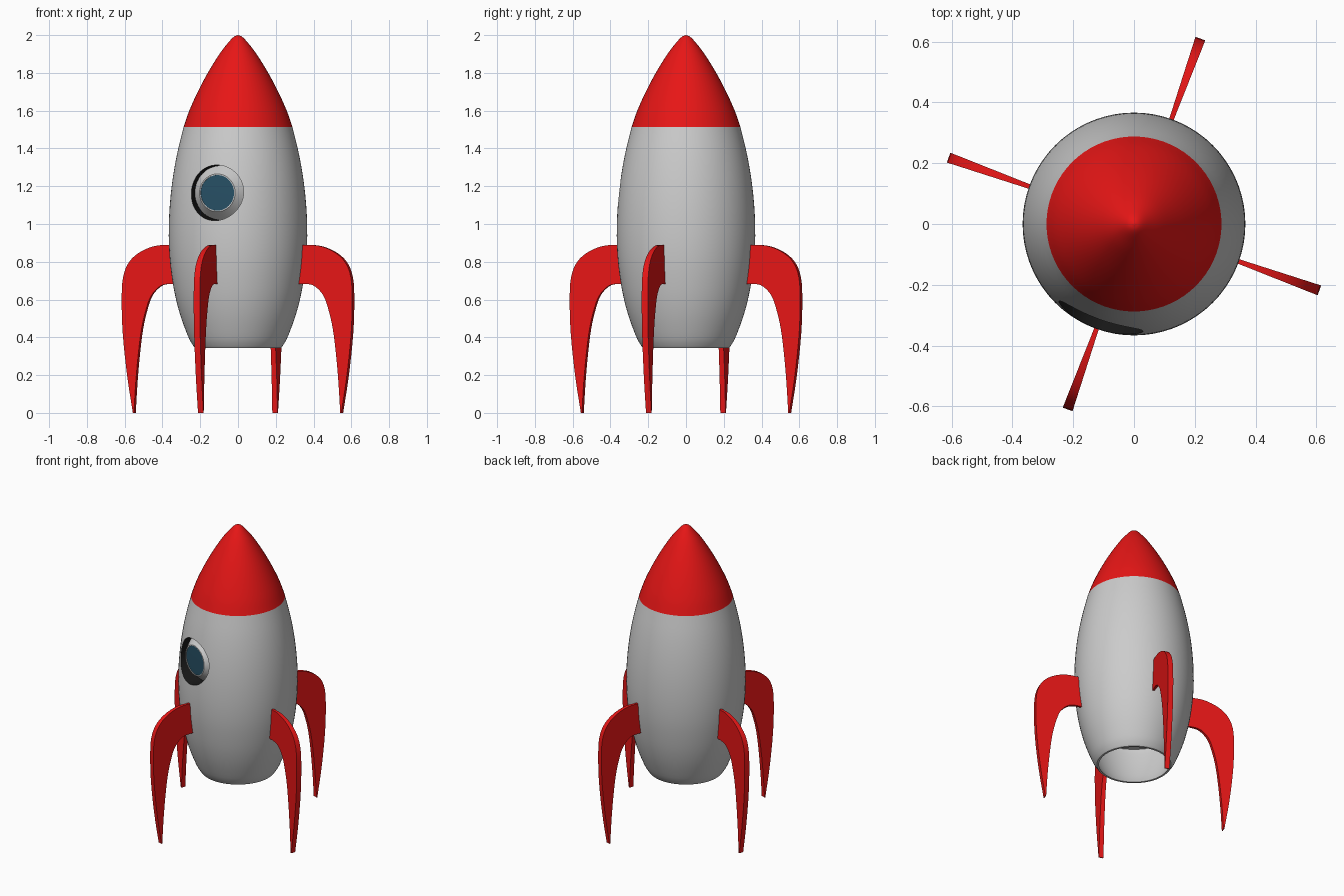
import bpy, bmesh
from math import pi, sin, cos, radians
from mathutils import Matrix, Vector

if "Cube" in bpy.data.objects:
    bpy.data.objects.remove(bpy.data.objects["Cube"])

TURN = radians(-19.7)   # fins and window are turned a little about the axis
SEG = 72


def material(name, rgb):
    m = bpy.data.materials.new(name)
    m.diffuse_color = (*rgb, 1)
    m.use_nodes = True
    m.node_tree.nodes["Principled BSDF"].inputs["Base Color"].default_value = m.diffuse_color
    return m


red = material("red_paint", (0.8, 0.008, 0.008))
grey = material("grey_paint", (0.8, 0.8, 0.8))
dark = material("dark_recess", (0.01, 0.01, 0.01))
blue = material("blue_glass", (0.02, 0.08, 0.13))


def smooth_path(pts, n=4):
    """Catmull-Rom curve through 2D points."""
    p = [Vector(q) for q in pts]
    p = [2 * p[0] - p[1]] + p + [2 * p[-1] - p[-2]]
    out = []
    for a, b, c, d in zip(p, p[1:], p[2:], p[3:]):
        for i in range(n):
            t = i / n
            out.append(0.5 * (2 * b + (c - a) * t + (2 * a - 5 * b + 4 * c - d) * t * t
                              + (3 * b - a - 3 * c + d) * t ** 3))
    return [tuple(q) for q in out] + [tuple(p[-2])]


def finish(name, bm, mats):
    bmesh.ops.recalc_face_normals(bm, faces=bm.faces)
    me = bpy.data.meshes.new(name)
    bm.to_mesh(me)
    bm.free()
    for m in mats:
        me.materials.append(m)
    ob = bpy.data.objects.new(name, me)
    bpy.context.collection.objects.link(ob)
    return ob


def shade(ob, angle=35):
    bpy.ops.object.select_all(action='DESELECT')
    ob.select_set(True)
    bpy.context.view_layer.objects.active = ob
    bpy.ops.object.shade_smooth_by_angle(angle=radians(angle))


def lathe(name, profile, mats):
    """Revolve (radius, height) points about z."""
    bm = bmesh.new()
    rings = []
    for r, z in profile:
        if r < 1e-5:
            rings.append([bm.verts.new((0, 0, z))] * SEG)
        else:
            rings.append([bm.verts.new((r * cos(2 * pi * i / SEG), r * sin(2 * pi * i / SEG), z))
                          for i in range(SEG)])
    for lo, hi in zip(rings, rings[1:]):
        for i in range(SEG):
            j = (i + 1) % SEG
            quad = list(dict.fromkeys((lo[i], lo[j], hi[j], hi[i])))
            bm.faces.new(quad)
    return finish(name, bm, mats)


# Body: outer skin, thin bottom rim, hollow engine bay with a ceiling
hull = smooth_path([(0.228, 0.344), (0.24, 0.36), (0.262, 0.4), (0.3, 0.5), (0.328, 0.6),
                    (0.347, 0.7), (0.36, 0.8), (0.366, 0.9), (0.366, 1.0), (0.361, 1.1),
                    (0.351, 1.2), (0.336, 1.3), (0.316, 1.4), (0.288, 1.513)], 3)
bay = smooth_path([(0.215, 0.344), (0.245, 0.4), (0.283, 0.5), (0.312, 0.6), (0.318, 0.635)], 3)
body = lathe("body", [(0, 1.513)] + hull[::-1] + bay + [(0, 0.635)], [grey, dark])

# Nose cone
nose = smooth_path([(0.288, 1.513), (0.258, 1.6), (0.213, 1.7), (0.16, 1.8), (0.098, 1.9),
                    (0.052, 1.96), (0.022, 1.991), (0, 2.0)], 4)
shade(lathe("nose_cone", nose, [red]))

# Window recess cut into the body
to_window = (Matrix.Rotation(TURN - pi / 2, 4, 'Z') @ Matrix.Translation((0, 0, 1.165))
             @ Matrix.Rotation(pi / 2, 4, 'Y'))
cutter = lathe("window_cutter", [(0, 0.26), (0.147, 0.26), (0.147, 0.5), (0, 0.5)], [grey, dark])
cutter.data.transform(to_window)
cutter.hide_render = True
for f in cutter.data.polygons:
    f.material_index = 1
cut = body.modifiers.new("window_recess", 'BOOLEAN')
cut.operation = 'DIFFERENCE'
cut.solver = 'EXACT'
cut.object = cutter
bpy.context.view_layer.objects.active = body
bpy.ops.object.modifier_apply(modifier=cut.name)
bpy.data.objects.remove(cutter)
shade(body)

# Window frame and glass, sitting in the recess
frame = lathe("window_frame", [(0.144, 0.255), (0.144, 0.275), (0.1, 0.325), (0.094, 0.325),
                               (0.094, 0.3)], [])
glass = lathe("window_glass", [(0.095, 0.321), (0, 0.323)], [blue])
for ob in (frame, glass):
    ob.data.transform(to_window)
    shade(ob)

# Fins: curved legs, thicker towards the outside
outer = smooth_path([(0.345, 0.888), (0.45, 0.886), (0.54, 0.855), (0.606, 0.8), (0.64, 0.72),
                     (0.648, 0.6), (0.642, 0.42), (0.618, 0.2), (0.586, 0)])
inner = smooth_path([(0.33, 0.683), (0.41, 0.68), (0.455, 0.655), (0.49, 0.61), (0.515, 0.54),
                     (0.537, 0.45), (0.555, 0.32), (0.57, 0.16), (0.58, 0)])


def fin(name, angle):
    bm = bmesh.new()
    rows = []
    for o, i in zip(outer, inner):
        row = []
        for (r, z), s in ((o, -1), (o, 1), (i, 1), (i, -1)):
            half = 0.0075 + (r - 0.365) * 0.034
            row.append(bm.verts.new((r, s * half, z)))
        rows.append(row)
    for a, b in zip(rows, rows[1:]):
        for k in range(4):
            m = (k + 1) % 4
            bm.faces.new((a[k], a[m], b[m], b[k]))
    bm.faces.new(rows[0])
    bm.faces.new(rows[-1])
    ob = finish(name, bm, [red])
    ob.data.transform(Matrix.Rotation(angle, 4, 'Z'))
    shade(ob)


for k, side in enumerate(("right", "back", "left", "front")):
    fin(side + "_fin", TURN + k * pi / 2)
